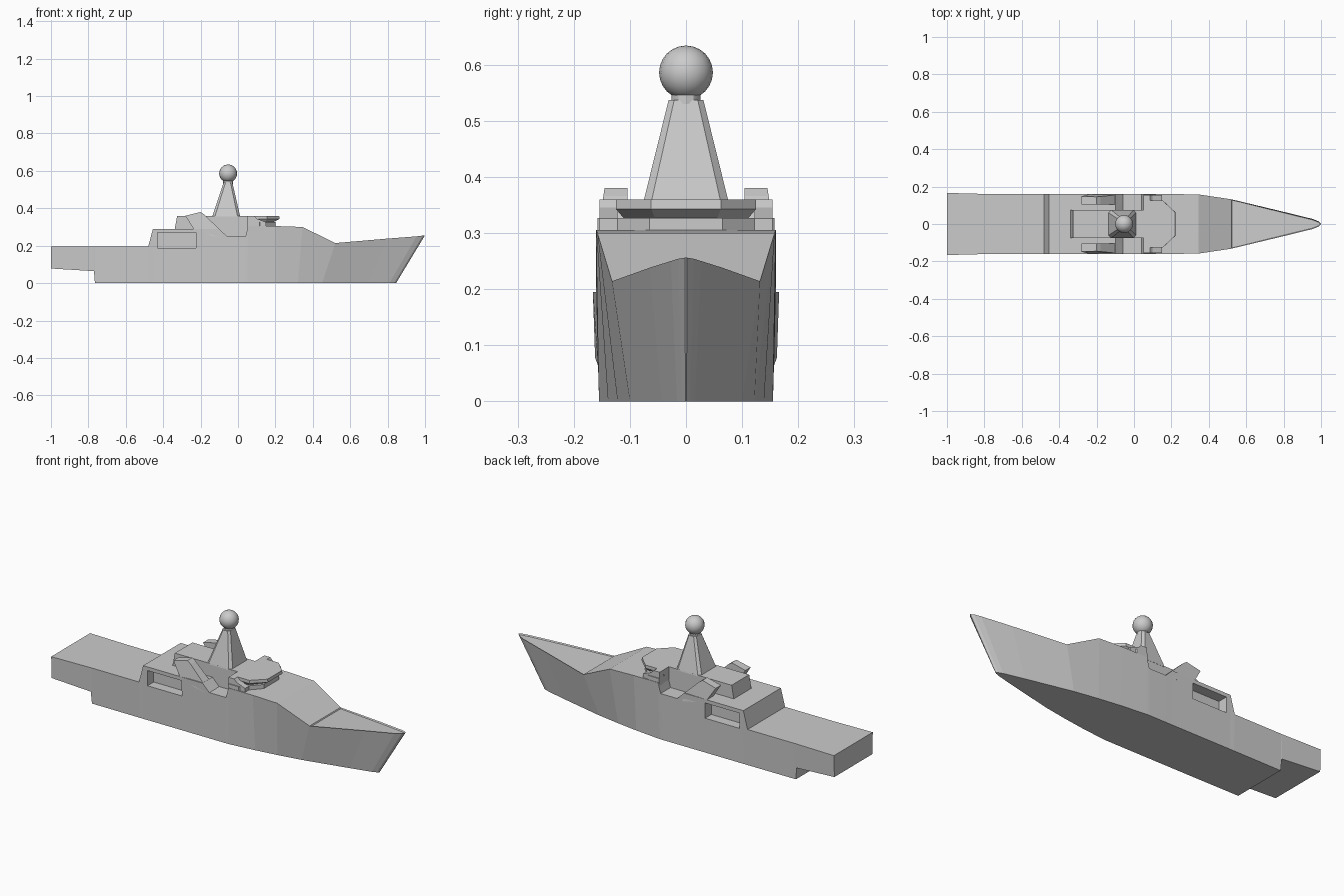
import bpy, bmesh, math
from mathutils import Vector

if "Cube" in bpy.data.objects:
    bpy.data.objects.remove(bpy.data.objects["Cube"])


def loft(name, rings):
    """Closed solid through point rings of equal length."""
    bm = bmesh.new()
    vs = [[bm.verts.new(p) for p in r] for r in rings]
    n = len(vs[0])
    for a, b in zip(vs, vs[1:]):
        for i in range(n):
            j = (i + 1) % n
            bm.faces.new((a[i], a[j], b[j], b[i]))
    bm.faces.new(vs[0])
    bm.faces.new(vs[-1])
    bmesh.ops.recalc_face_normals(bm, faces=bm.faces)
    return finish(name, bm)


def finish(name, bm):
    me = bpy.data.meshes.new(name)
    bm.to_mesh(me)
    bm.free()
    ob = bpy.data.objects.new(name, me)
    bpy.context.collection.objects.link(ob)
    return ob


def side_prism(name, profile, inner, outer):
    """Extrude an x-z profile across y; outer may depend on z."""
    f = outer if callable(outer) else (lambda z: outer)
    return loft(name, [[(x, inner, z) for x, z in profile],
                       [(x, f(z), z) for x, z in profile]])


def plan_ring(half, z):
    """Symmetric plan outline at height z from its +y half."""
    return [(x, y, z) for x, y in half] + [(x, -y, z) for x, y in reversed(half)]


def smooth(ob):
    bpy.ops.object.select_all(action='DESELECT')
    ob.select_set(True)
    bpy.context.view_layer.objects.active = ob
    bpy.ops.object.shade_smooth_by_angle(angle=math.radians(30))


# hull stations: bottom x, z, half width; deck x, z, half width
stations = [
    (-1.0, .078, .162, -1.0, .195, .166),
    (-.77, .064, .157, -.77, .195, .160),
    (-.765, 0, .154, -.765, .195, .160),
    (-.48, 0, .155, -.48, .195, .160),
    (-.455, 0, .155, -.455, .29, .160),
    (-.10, 0, .155, -.10, .29, .160),
    (-.06, 0, .155, -.06, .25, .160),
    (.035, 0, .155, .04, .25, .160),
    (.05, 0, .155, .055, .305, .160),
    (.20, 0, .139, .20, .305, .160),
    (.32, 0, .122, .345, .30, .158),
    (.45, 0, .100, .52, .214, .132),
    (.70, 0, .043, .80, .238, .065),
    (.81, 0, .016, .955, .250, .027),
    (.835, 0, .007, .988, .254, .014),
    (.845, 0, .001, 1.0, .256, .002),
]
hull = loft("hull", [[(xb, wb, zb), (xt, wt, zt), (xt, -wt, zt), (xb, -wb, zb)]
                     for xb, zb, wb, xt, zt, wt in stations])

# sunken foredeck behind a thin bulwark
bm = bmesh.new()
bm.from_mesh(hull.data)
deck = [f for f in bm.faces if f.normal.z > .8 and f.calc_center_median().x > .55]
bmesh.ops.inset_region(bm, faces=deck, thickness=.005, use_even_offset=False)
bmesh.ops.translate(bm, verts=list({v for f in deck for v in f.verts}), vec=(0, 0, -.006))
bm.to_mesh(hull.data)
bm.free()

# boat bay openings cut in both sides
for s in (1, -1):
    cutter = side_prism("boat_bay_cutter", [(-.43, .187), (-.225, .187), (-.225, .27), (-.43, .27)],
                        s * .105, s * .2)
    cutter.hide_render = True
    mod = hull.modifiers.new("boat_bay", 'BOOLEAN')
    mod.operation = 'DIFFERENCE'
    mod.solver = 'EXACT'
    mod.object = cutter
    bpy.context.view_layer.objects.active = hull
    bpy.ops.object.modifier_apply(modifier=mod.name)
    bpy.data.objects.remove(cutter)

# central deckhouse
side_prism("deckhouse", [(-.342, .27), (-.325, .36), (.07, .36), (.07, .23), (-.2, .23)], -.075, .075)

# slanted funnel fins and bridge wings on each side
for s in (1, -1):
    outer = lambda z, s=s: s * (.1595 - max(0, z - .29) * .16)
    side_prism("funnel_fin", [(-.225, .272), (-.237, .29), (-.282, .36), (-.2, .38),
                              (-.18, .366), (-.058, .249), (-.1, .245)], s * .104, outer)
    side_prism("bridge_wing", [(.05, .27), (.05, .36), (.085, .36), (.10, .345),
                               (.15, .326), (.15, .30)], s * .122, s * .154)

# bridge base and flared bridge top
base = [(.05, .158), (.115, .158), (.20, .065)]
loft("bridge_base", [plan_ring(base, .29), plan_ring(base, .327)])
loft("bridge", [plan_ring([(.05, .11), (.14, .11), (.185, .055)], .325),
                plan_ring([(.05, .125), (.155, .125), (.222, .062)], .343),
                plan_ring([(.05, .125), (.155, .125), (.220, .062)], .36)])


# tapered mast with chamfered corners
def chamfered(x0, x1, w, c, z):
    return plan_ring([(x0, w - c), (x0 + c, w), (x1 - c, w), (x1, w - c)], z)


loft("mast", [chamfered(-.138, .012, .076, .014, .355), chamfered(-.077, -.03, .031, .010, .537)])

# radome on a short neck
bm = bmesh.new()
bmesh.ops.create_cone(bm, cap_ends=True, segments=12, radius1=.026, radius2=.026, depth=.03)
bmesh.ops.translate(bm, verts=bm.verts, vec=(-.053, 0, .545))
smooth(finish("radome_neck", bm))
bm = bmesh.new()
bmesh.ops.create_uvsphere(bm, u_segments=16, v_segments=12, radius=.048)
bmesh.ops.translate(bm, verts=bm.verts, vec=(-.053, 0, .586))
smooth(finish("radome", bm))
